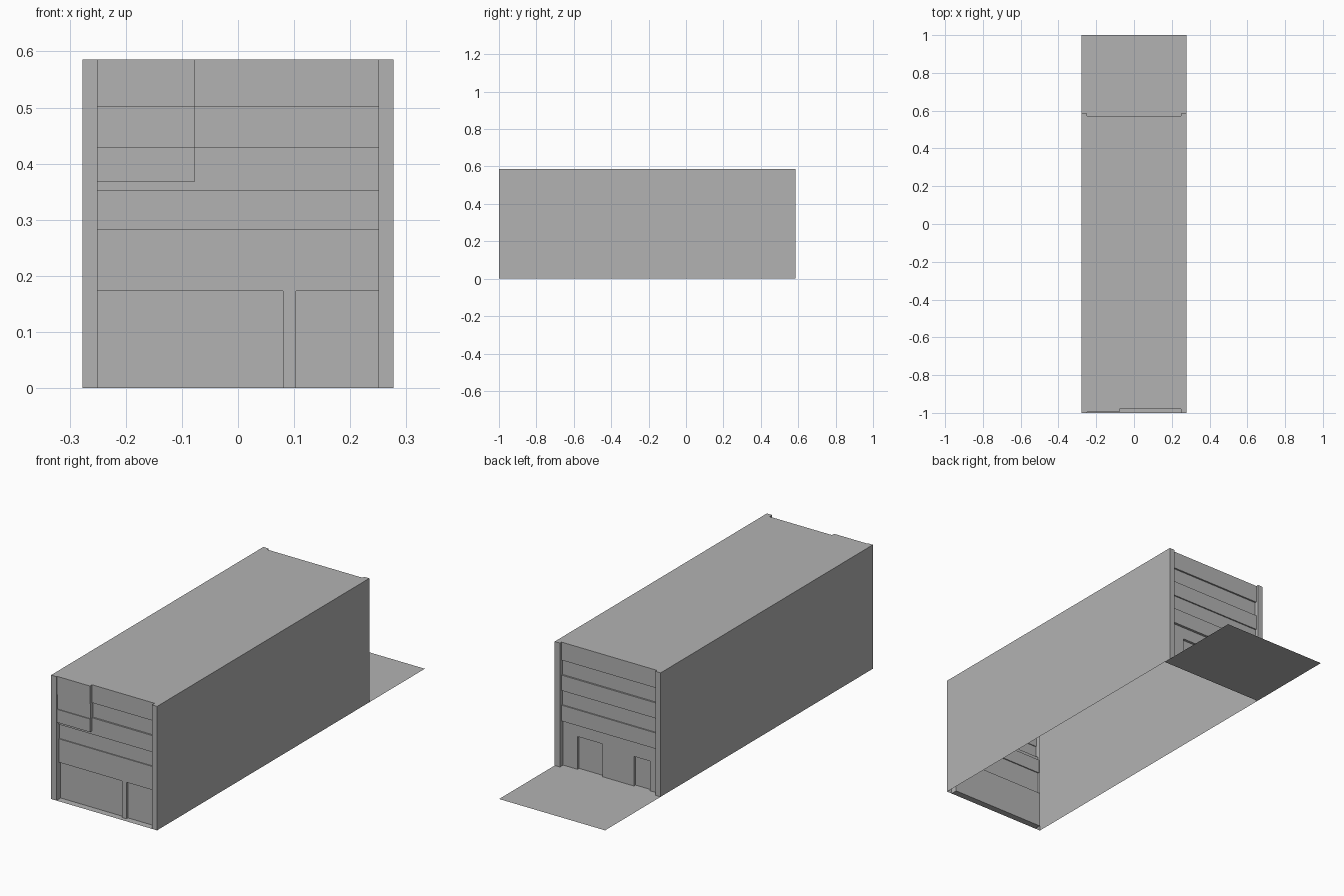
import bpy

cube = bpy.data.objects.get("Cube")
if cube:
    bpy.data.objects.remove(cube, do_unlink=True)

# Single plain concrete colour
concrete = bpy.data.materials.new("concrete grey")
concrete.use_nodes = True
colour = (0.45, 0.45, 0.45, 1)
concrete.diffuse_color = colour
concrete.node_tree.nodes["Principled BSDF"].inputs["Base Color"].default_value = colour

# Main dimensions
HALF, INNER, TOP = 0.277, 0.25, 0.586
FRONT, BACK = -1.0, 0.585
FRONT_WALL, BACK_WALL = -0.98, 0.573
FRONT_BASE, BACK_BASE = -0.968, 0.561


def make_object(name, verts, faces):
    mesh = bpy.data.meshes.new(name)
    mesh.from_pydata(verts, [], faces)
    mesh.materials.append(concrete)
    obj = bpy.data.objects.new(name, mesh)
    bpy.context.collection.objects.link(obj)
    return obj


def strips(first, second):
    """Join two matching rows of points with a strip of quads."""
    n = len(first)
    return first + second, [(i, i + 1, n + i + 1, n + i) for i in range(n - 1)]


def profile_sheet(name, profile, start, end):
    """Sweep a (y, z) profile, listed top to bottom, across x."""
    rows = [[(x, y, z) for y, z in profile] for x in (start, end)]
    return make_object(name, *strips(*rows))


def plan_sheet(name, plan, low, high):
    """Raise an (x, y) line from one height to another."""
    rows = [[(x, y, z) for x, y in plan] for z in (low, high)]
    return make_object(name, *strips(*rows))


def flat(name, verts):
    return make_object(name, verts, [tuple(range(len(verts)))])


def banded(wall, base, levels, depths):
    """Stepped profile whose bands alternate between wall and recess."""
    points = [(wall, TOP)]
    for level, y in zip(levels, depths):
        points += [(points[-1][0], level), (y, level)]
    return points


# Side walls with the corner piers folded around both ends
walls = plan_sheet("side_walls_and_piers", [
    (INNER, FRONT_BASE), (INNER, FRONT), (HALF, FRONT),
    (HALF, BACK), (INNER, BACK), (INNER, BACK_BASE - 0.012)], 0, TOP)
walls.modifiers.new("mirror", "MIRROR")

# Front facade: window bands, plus a bay that stands proud on the upper right
BAY_EDGE, BAY_FACE, BAY_GLASS, BAY_BOTTOM = -0.077, -0.996, -0.992, 0.368
sill, soffit, door_head = 0.284, 0.352, 0.173
upper = banded(FRONT_WALL, FRONT_BASE, [0.501, 0.43], [-0.972, FRONT_WALL])
upper.append((FRONT_WALL, BAY_BOTTOM))
bay = banded(BAY_FACE, FRONT_BASE, [0.501, 0.43, BAY_BOTTOM],
             [BAY_GLASS, BAY_FACE, FRONT_WALL])
lower = [(FRONT_WALL, BAY_BOTTOM), (FRONT_WALL, soffit), (-0.975, soffit),
         (-0.975, sill), (FRONT_WALL, sill), (FRONT_WALL, door_head),
         (FRONT_BASE, door_head), (FRONT_BASE, 0)]
profile_sheet("front_upper_facade", upper, BAY_EDGE, INNER)
profile_sheet("front_bay", bay, -INNER, BAY_EDGE)
profile_sheet("front_lower_facade", lower, -INNER, INNER)
flat("front_bay_side", [(BAY_EDGE, y, z) for y, z in bay[:-1] + upper[::-1]])

# Shopfront post and threshold
post_left, post_right, post_face = 0.08, 0.103, -0.979
plan_sheet("shopfront_post", [(post_left, FRONT_BASE), (post_left, post_face),
                              (post_right, post_face), (post_right, FRONT_BASE)],
           0, door_head)
flat("front_threshold", [(-INNER, FRONT, 0), (INNER, FRONT, 0),
                         (INNER, FRONT_BASE, 0), (-INNER, FRONT_BASE, 0)])

# Back facade: the same bands above a ground floor with two doorways
base_top = 0.213
profile_sheet("back_upper_facade",
              banded(BACK_WALL, BACK_BASE, [0.501, 0.43, 0.357, 0.288, base_top],
                     [0.565, BACK_WALL, 0.567, BACK_WALL, BACK_BASE]),
              INNER, -INNER)
inset = BACK_BASE - 0.012
edge = INNER
for side, left, right, height in (("wide", 0.175, 0.045, 0.155),
                                  ("narrow", -0.12, -0.205, 0.14)):
    profile_sheet("back_wall_by_" + side + "_door",
                  [(BACK_BASE, base_top), (BACK_BASE, 0)], edge, left)
    profile_sheet(side + "_back_door",
                  [(BACK_BASE, base_top), (BACK_BASE, height),
                   (inset, height), (inset, 0)], left, right)
    for x, order in ((left, 1), (right, -1)):
        jamb = [(x, BACK_BASE, 0), (x, inset, 0),
                (x, inset, height), (x, BACK_BASE, height)]
        flat(side + "_door_jamb", jamb[::order])
    edge = right
profile_sheet("back_wall_end", [(BACK_BASE, base_top), (BACK_BASE, 0)], edge, -INNER)

# Flat roof following the facade steps
flat("roof", [(x, y, TOP) for x, y in (
    (-HALF, FRONT), (-INNER, FRONT), (-INNER, BAY_FACE), (BAY_EDGE, BAY_FACE),
    (BAY_EDGE, FRONT_WALL), (INNER, FRONT_WALL), (INNER, FRONT), (HALF, FRONT),
    (HALF, BACK), (INNER, BACK), (INNER, BACK_WALL),
    (-INNER, BACK_WALL), (-INNER, BACK), (-HALF, BACK))])

# Paved yard behind the building
flat("back_yard", [(-HALF, inset, 0), (HALF, inset, 0), (HALF, 1, 0), (-HALF, 1, 0)])
